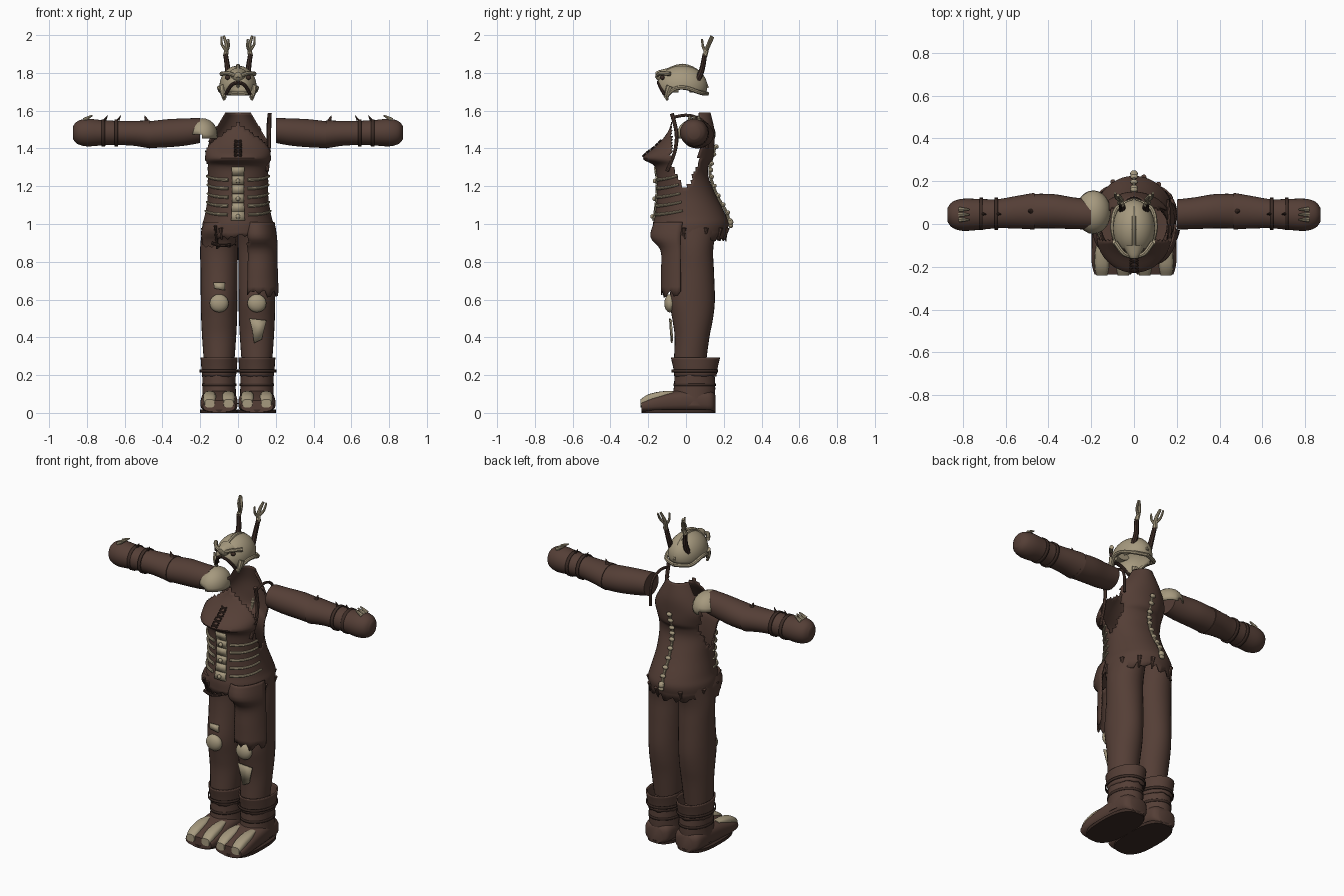
import bpy, bmesh, math, random
from mathutils import Vector
random.seed(4)
if "Cube" in bpy.data.objects:
    bpy.data.objects.remove(bpy.data.objects["Cube"])

def material(name, rgb):
    m = bpy.data.materials.new(name)
    m.use_nodes = True
    m.diffuse_color = (*rgb, 1)
    b = m.node_tree.nodes["Principled BSDF"]
    b.inputs["Base Color"].default_value = (*rgb, 1)
    b.inputs["Roughness"].default_value = 0.9
    return m

CLOTH = material("brown cloth", (0.09, 0.049, 0.037))
BONE = material("bone", (0.38, 0.32, 0.21))
DARK = material("dark leather", (0.045, 0.025, 0.019))

def add(name, bm, mat, thick=0, angle=40):
    me = bpy.data.meshes.new(name)
    bmesh.ops.recalc_face_normals(bm, faces=bm.faces)
    bm.to_mesh(me)
    bm.free()
    me.materials.append(mat)
    ob = bpy.data.objects.new(name, me)
    bpy.context.collection.objects.link(ob)
    if thick:
        s = ob.modifiers.new("thickness", "SOLIDIFY")
        s.thickness = thick
    bpy.ops.object.select_all(action="DESELECT")
    ob.select_set(True)
    bpy.context.view_layer.objects.active = ob
    bpy.ops.object.shade_smooth_by_angle(angle=math.radians(angle))
    return ob

def sample(rings, k=4):
    """Catmull-Rom rows between the given rings."""
    r = [rings[0]] + list(rings) + [rings[-1]]
    out = []
    for i in range(1, len(r) - 2):
        for j in range(k):
            t = j / k
            out.append([0.5 * (2*b + (c-a)*t + (2*a-5*b+4*c-d)*t*t + (3*b-a-3*c+d)*t**3)
                        for a, b, c, d in zip(*r[i-1:i+3])])
    return out + [list(rings[-1])]

def upright(h, a, b):
    return Vector((a, b, h))

def along_x(h, a, b):
    return Vector((h, a, b))

def along_y(h, a, b):
    return Vector((a, h, b))

def loft(name, rings, mat, place=upright, n=32, k=4, keep=None, caps=True, ragged=0, thick=0, power=1):
    """Rings are (position, centre a, centre b, radius a, radius b)."""
    bm = bmesh.new()
    rows = []
    for ri, (h, ca, cb, ra, rb) in enumerate(sample(rings, k)):
        row = []
        for i in range(n):
            s, c = math.sin(2*math.pi*i/n), -math.cos(2*math.pi*i/n)
            s, c = (math.copysign(abs(v)**power, v) for v in (s, c))
            drop = ragged * random.random() if ri == 0 else 0
            row.append(bm.verts.new(place(h - drop, ca + ra*s, cb + rb*c)))
        rows.append(row)
    for r, q in zip(rows, rows[1:]):
        for i in range(n):
            bm.faces.new((r[i], r[(i+1) % n], q[(i+1) % n], q[i]))
    if caps:
        bm.faces.new(rows[0])
        bm.faces.new(rows[-1])
    if keep:
        bad = [f for f in bm.faces if not keep(f.calc_center_median())]
        bmesh.ops.delete(bm, geom=bad, context="FACES")
    return add(name, bm, mat, thick)

def ball(name, at, size, mat, keep=None, thick=0, seg=24):
    bm = bmesh.new()
    bmesh.ops.create_uvsphere(bm, u_segments=seg, v_segments=seg // 2, radius=1)
    for v in bm.verts:
        v.co = Vector(p + s*c for p, s, c in zip(at, size, v.co))
    if keep:
        bad = [f for f in bm.faces if not keep(f.calc_center_median())]
        bmesh.ops.delete(bm, geom=bad, context="FACES")
    return add(name, bm, mat, thick)

def tube(name, pts, r0, r1, mat):
    cu = bpy.data.curves.new(name, "CURVE")
    cu.dimensions, cu.bevel_depth, cu.bevel_resolution = "3D", 1, 2
    cu.use_fill_caps = True
    sp = cu.splines.new("POLY")
    path = sample([tuple(p) for p in pts])
    sp.points.add(len(path) - 1)
    for i, (pt, p) in enumerate(zip(sp.points, path)):
        pt.co = (*p, 1)
        pt.radius = r0 + (r1 - r0) * i / (len(path) - 1)
    tmp = bpy.data.objects.new(name, cu)
    bm = bmesh.new()
    bpy.context.collection.objects.link(tmp)
    bm.from_mesh(tmp.to_mesh())
    tmp.to_mesh_clear()
    bpy.data.objects.remove(tmp)
    return add(name, bm, mat)

def plate(name, pts, mat, thick=0.008):
    bm = bmesh.new()
    bm.faces.new([bm.verts.new(p) for p in pts])
    return add(name, bm, mat, thick)

# Vest: open neck, deep armholes, ragged hem
VEST = [(.95, 0, .02, .19, .195), (1.0, 0, .025, .188, .2), (1.05, 0, .022, .175, .187),
        (1.15, 0, .002, .16, .157), (1.25, 0, -.018, .163, .137), (1.31, 0, -.025, .172, .145),
        (1.35, 0, -.042, .178, .186), (1.42, 0, 0, .178, .15), (1.5, 0, .03, .13, .12), (1.59, 0, .03, .073, .1)]

def solid_vest(c):
    return c.z < 1.2 or abs(c.y + .005) > .075 * min(1, (c.z - 1.17) / .15)

loft("vest", VEST, CLOTH, n=64, k=5, keep=solid_vest, caps=False, ragged=.045, thick=.006)

def on_vest(z, a, out=.004):
    row = min(sample(VEST, 12), key=lambda r: abs(r[0] - z))
    return Vector((math.sin(a) * (row[3] + out), row[2] - math.cos(a) * (row[4] + out), z))

# Breastbone strip, studs, laces and spine
for i in range(6):
    z = 1.02 + i * .047
    lo, hi = [[on_vest(h, a, .008) for a in (-.19, 0, .19)] for h in (z, z + .045)]
    plate("breastbone_plate", lo + hi[::-1], BONE)
    if i % 2 == 0:
        ball("breastbone_stud", on_vest(z + .02, 0, .012), (.012, .01, .012), BONE, seg=12)
for i in range(5):
    z = 1.36 + i * .018
    for s in (-1, 1):
        tube("chest_lace", [on_vest(z, s*.1, .006), on_vest(z + .012, -s*.1, .006)], .005, .005, DARK)
spine = [(.155, 1.41), (.13, 1.32), (.13, 1.25), (.165, 1.15), (.215, 1.06), (.232, .99)]
tube("spine_cord", [(0, y, z) for y, z in spine], .008, .008, BONE)
for y, z in sample(spine, 2):
    ball("spine_bead", (0, y + .006, z), (.018, .012, .012), BONE, seg=12)
ball("tail_bead", (0, .235, 1.01), (.018, .016, .018), BONE, seg=12)

for s in (1, -1):
    side = "left" if s > 0 else "right"
    # Ribs
    for i in range(5):
        z = 1.05 + i * .046
        tube(side + "_rib", [on_vest(z + .02 * t * t, s * (.32 + 1.05 * t), .005)
                             for t in (0, .25, .5, .75, 1)], .009, .006, BONE)
    # Trouser legs
    loft(side + "_leg", [(.26, s*.1, .02, .08, .085), (.4, s*.1, .032, .09, .092), (.5, s*.1, .035, .095, .108),
                         (.6, s*.1, .033, .097, .12), (.75, s*.1, .04, .098, .108), (.88, s*.1, .04, .1, .105),
                         (1.0, s*.09, .035, .095, .14)], CLOTH, n=28)
    ball(side + "_knee_pad", (s*.1, -.085, .58), (.05, .03, .048), BONE)
    # Boots: foot, shaft, cuff, straps, sole and toe plates
    loft(side + "_foot", [(-.235, s*.1, .035, .085, .03), (-.18, s*.1, .045, .098, .043), (-.08, s*.1, .058, .097, .056),
                          (.05, s*.1, .065, .09, .063), (.13, s*.1, .06, .08, .058), (.155, s*.1, .05, .05, .045)],
         CLOTH, along_y, power=.7)
    loft(side + "_sole", [(0, s*.1, -.04, .1, .195), (.018, s*.1, -.04, .1, .197)], DARK, k=1, power=.75)
    loft(side + "_boot_shaft", [(.04, s*.1, .035, .092, .115), (.13, s*.1, .045, .088, .11),
                                (.22, s*.1, .045, .088, .105)], CLOTH)
    loft(side + "_boot_cuff", [(.2, s*.1, .05, .09, .112), (.24, s*.1, .05, .094, .118),
                               (.292, s*.1, .05, .098, .13)], CLOTH, caps=False, thick=.008, ragged=.01)
    for z, r in ((.142, .002), (.215, .014)):
        loft(side + "_boot_strap", [(z, s*.1, .046, .089 + r, .11 + r), (z + .014, s*.1, .046, .089 + r, .11 + r)],
             DARK, k=1, caps=False, thick=.006)
    for x in (.05, .15):
        loft(side + "_toe_plate", [(-.24, s*x, .05, .026, .022), (-.2, s*x, .068, .034, .03),
                                   (-.13, s*x, .09, .032, .024), (-.07, s*x, .105, .018, .01)], BONE, along_y, n=16, power=.7)
    # Sleeve and mitten
    loft(side + "_sleeve", [(s*.2, .045, 1.495, .07, .066), (s*.28, .05, 1.487, .074, .072), (s*.38, .06, 1.48, .08, .074),
                            (s*.48, .06, 1.472, .081, .07)], CLOTH, along_x)
    loft(side + "_mitten", [(s*.465, .06, 1.474, .086, .074), (s*.55, .055, 1.48, .076, .066), (s*.64, .048, 1.482, .068, .064),
                            (s*.72, .045, 1.483, .072, .067), (s*.8, .043, 1.484, .075, .073),
                            (s*.85, .043, 1.484, .06, .06), (s*.873, .043, 1.484, .03, .035)], CLOTH, along_x)
    for x in (.635, .705):
        loft(side + "_wrist_band", [(s*x, .047, 1.482, .076, .072), (s*(x + .018), .047, 1.482, .076, .072)],
             DARK, along_x, k=1, caps=False, thick=.007)
        tube(side + "_band_tip", [(s*x, .047, 1.55), (s*(x - .015), .045, 1.575)], .008, .001, DARK)
    tube(side + "_sleeve_tip", [(s*.48, .06, 1.535), (s*.495, .06, 1.575)], .016, .001, CLOTH)
    # Knuckle bones
    for i in range(3):
        tube(side + "_knuckle_bone", [(s*.815, .02 + .024*i, 1.55), (s*.79, .02 + .024*i, 1.565),
                                     (s*.77, .02 + .024*i, 1.575)], .012, .003, BONE)
    # Antlers with bone prongs
    tube(side + "_antler", [(s*.055, .06, 1.76), (s*.055, .085, 1.82), (s*.066, .1, 1.9)], .017, .012, DARK)
    tube(side + "_antler_top", [(s*.066, .1, 1.89), (s*.06, .115, 1.94), (s*.075, .135, 1.995)], .014, .007, BONE)
    tube(side + "_outer_prong", [(s*.064, .11, 1.92), (s*.085, .125, 1.95), (s*.088, .145, 1.99)], .009, .005, BONE)
    tube(side + "_inner_prong", [(s*.064, .105, 1.91), (s*.05, .09, 1.94), (s*.052, .085, 1.98)], .009, .005, BONE)
    # Helmet rim, brow, cheek tooth and rivet
    tube(side + "_helmet_rim", [(s*.07, -.11, 1.67), (s*.093, -.06, 1.715), (s*.1, .0, 1.72), (s*.08, .075, 1.695),
                                (0, .112, 1.69)], .011, .011, BONE)
    tube(side + "_brow", [(s*.015, -.15, 1.785), (s*.05, -.137, 1.798), (s*.088, -.085, 1.795)], .01, .012, BONE)
    tube(side + "_cheek_tooth", [(s*.082, -.085, 1.73), (s*.08, -.1, 1.69), (s*.072, -.1, 1.655)], .02, .006, BONE)
    tube(side + "_mouth_edge", [(0, -.145, 1.75), (s*.035, -.14, 1.735), (s*.065, -.115, 1.685)], .01, .009, DARK)
    ball(side + "_eye_stud", (s*.055, -.125, 1.775), (.014, .012, .012), DARK, seg=12)

# Shell helmet with arched mouth and ridge
def shell(c):
    if c.y < -.06 and abs(c.x) < .075:
        return c.z > 1.75 - 15 * c.x * c.x
    return c.z > 1.69 + max(0, .03 - abs(c.y + .01) * .4)

ball("helmet", (0, -.02, 1.73), (.098, .133, .108), BONE, shell, .008, 40)
tube("helmet_ridge", [(0, -.155, 1.77), (0, -.125, 1.8), (0, -.02, 1.838), (0, .07, 1.8), (0, .113, 1.72)], .012, .009, BONE)
loft("snout", [(-.162, 0, 1.79, .016, .014), (-.145, 0, 1.785, .03, .028), (-.1, 0, 1.79, .05, .035)], BONE, along_y, n=16)

# Shoulder pad on the right, harness strap on the left
ball("shoulder_pad", (-.19, .055, 1.475), (.082, .102, .085), BONE, lambda c: c.z > 1.465 - .3 * (c.x + .19), .008)
tube("harness_strap_front", [(.155, -.1, 1.28), (.163, -.06, 1.38), (.165, -.05, 1.48), (.168, -.075, 1.585)], .009, .011, CLOTH)
tube("harness_strap_back", [(.168, -.07, 1.565), (.165, .02, 1.575), (.16, .1, 1.53), (.16, .11, 1.4)], .008, .008, CLOTH)

# Hip cloth hanging over the left thigh, with side pouch folds
loft("hip_cloth", [(.65, .11, -.01, .106, .122), (.75, .11, -.01, .102, .122), (.86, .11, -.01, .1, .125),
                   (.93, .1, .0, .108, .188), (1.01, .095, .01, .1, .18)], CLOTH, n=40,
     keep=lambda c: c.y < -.03 and c.x > .05, caps=False, ragged=.04, thick=.008)
loft("hip_fold", [(.9, -.1, -.02, .09, .08), (.96, -.1, -.02, .095, .13), (1.01, -.09, -.01, .09, .14)], CLOTH, n=28, ragged=.03)
# Belt strips hanging below the hem
for a in (-2.6, -1.9, -1.3, -.5, 1.4, 2.0, 2.5, 2.9):
    top, end = on_vest(.98, a, .002), on_vest(.96, a, -.01)
    end.z = .915
    tube("hem_strip", [top, end], .013, .004, CLOTH)
tube("belt_loop", [(-.14, -.125, .9), (-.09, -.125, .885), (-.04, -.1, .89)], .008, .008, DARK)
tube("belt_hook", [(-.12, -.155, .99), (-.115, -.13, .93), (-.11, -.11, .87)], .009, .006, DARK)

# Trouser patches
plate("left_shin_patch", [(.06, -.082, .5), (.15, -.075, .49), (.125, -.068, .39), (.085, -.072, .37), (.075, -.078, .44)], BONE)
plate("right_thigh_patch", [(-.13, -.086, .69), (-.07, -.086, .69), (-.07, -.092, .65), (-.125, -.092, .66)], BONE)
